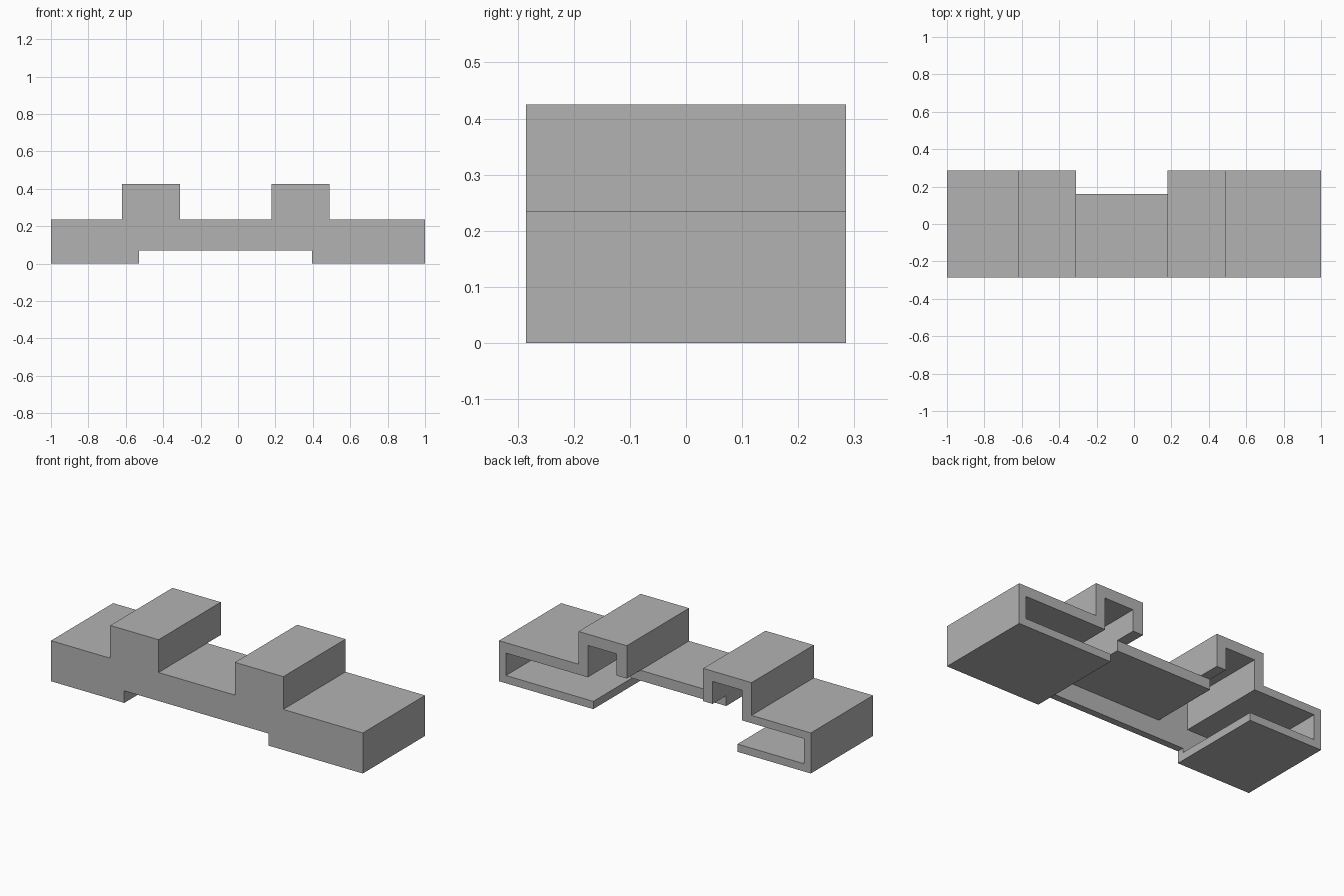
import bpy
import bmesh

cube = bpy.data.objects.get("Cube")
if cube:
    bpy.data.objects.remove(cube, do_unlink=True)

HALF = 0.285          # half depth
STEP, TOP = 0.235, 0.425
WALL = 0.045          # end walls and floors

grey = bpy.data.materials.new("plain_grey")
colour = (0.45, 0.45, 0.45, 1)
grey.diffuse_color = colour
grey.use_nodes = True
grey.node_tree.nodes["Principled BSDF"].inputs["Base Color"].default_value = colour


def prism(name, profile, y0, y1):
    """Extrude an x-z outline along y."""
    bm = bmesh.new()
    face = bm.faces.new([bm.verts.new((x, y0, z)) for x, z in profile])
    ext = bmesh.ops.extrude_face_region(bm, geom=[face])
    moved = [v for v in ext["geom"] if isinstance(v, bmesh.types.BMVert)]
    bmesh.ops.translate(bm, verts=moved, vec=(0, y1 - y0, 0))
    bmesh.ops.recalc_face_normals(bm, faces=bm.faces)
    mesh = bpy.data.meshes.new(name)
    bm.to_mesh(mesh)
    bm.free()
    mesh.materials.append(grey)
    obj = bpy.data.objects.new(name, mesh)
    bpy.context.collection.objects.link(obj)
    return obj


def shell(name, side, foot, outer, inner, outer_in, inner_in, roof, ledge):
    """Open-backed shell: floor, end wall, ledge and raised channel."""
    end = side * (1 - WALL)
    return prism(name, [
        (foot, 0), (side, 0), (side, STEP), (outer, STEP), (outer, TOP),
        (inner, TOP), (inner, STEP), (inner_in, STEP), (inner_in, roof),
        (outer_in, roof), (outer_in, ledge), (end, ledge), (end, WALL),
        (foot, WALL)], -HALF, HALF)


# Front plate with the full stepped outline
body = prism("hollow_body", [
    (-1, 0), (-0.53, 0), (-0.53, 0.07), (0.395, 0.07), (0.395, 0), (1, 0),
    (1, STEP), (0.49, STEP), (0.49, TOP), (0.18, TOP), (0.18, STEP),
    (-0.31, STEP), (-0.31, TOP), (-0.62, TOP), (-0.62, STEP), (-1, STEP)],
    -HALF, -HALF + 0.04)

# Two shells and the shorter bridge deck between them
parts = [
    shell("left_shell", 1, 0.395, 0.49, 0.18, 0.43, 0.245, 0.36, 0.175),
    shell("right_shell", -1, -0.53, -0.62, -0.31, -0.56, -0.37, 0.365, 0.19),
    prism("bridge_deck", [(-0.37, 0.175), (0.245, 0.175),
                          (0.245, STEP), (-0.37, STEP)], -HALF, 0.16),
]

# Weld everything into one solid
bpy.context.view_layer.objects.active = body
for part in parts:
    mod = body.modifiers.new("weld", "BOOLEAN")
    mod.operation = "UNION"
    mod.solver = "EXACT"
    mod.object = part
    bpy.ops.object.modifier_apply(modifier=mod.name)
    bpy.data.objects.remove(part, do_unlink=True)
